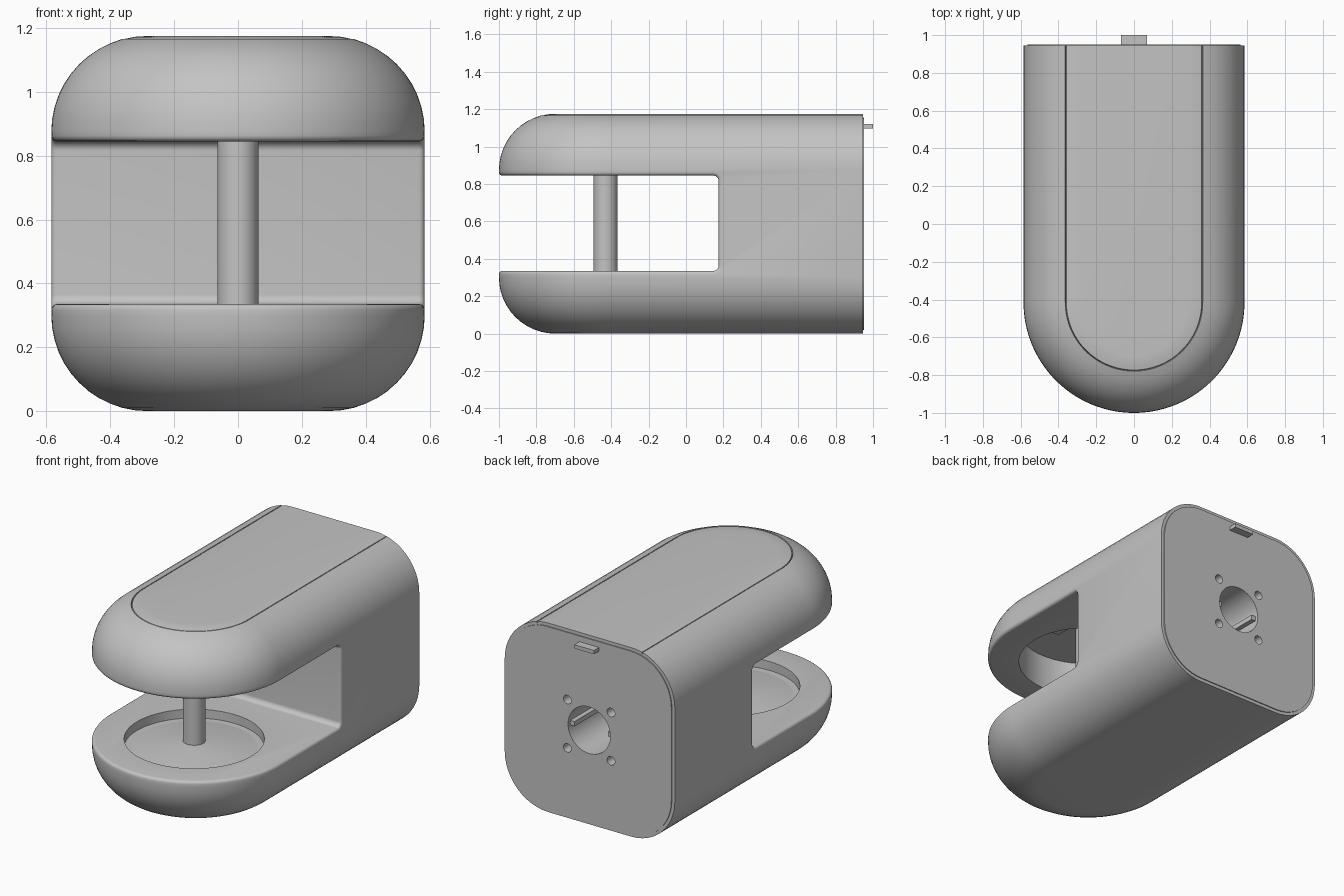
import bpy, bmesh
from math import sin, cos, pi, radians
from mathutils import Matrix, Vector

if "Cube" in bpy.data.objects:
    bpy.data.objects.remove(bpy.data.objects["Cube"], do_unlink=True)

grey = bpy.data.materials.new("plain_grey")
grey.use_nodes = True
COLOUR = (0.55, 0.55, 0.55, 1)
grey.diffuse_color = COLOUR
grey.node_tree.nodes["Principled BSDF"].inputs["Base Color"].default_value = COLOUR

HALF, BACK, TOP = 0.585, 0.945, 1.175     # half width, rear face, height
NOSE = HALF - 1                           # centre of the round front
ROUND = 0.3                               # big edge radius
SLOT_LOW, SLOT_HIGH, SLOT_BACK = 0.335, 0.845, 0.175
MID = TOP / 2


def finish(name, bm):
    bmesh.ops.recalc_face_normals(bm, faces=bm.faces)
    mesh = bpy.data.meshes.new(name)
    bm.to_mesh(mesh)
    bm.free()
    obj = bpy.data.objects.new(name, mesh)
    bpy.context.collection.objects.link(obj)
    mesh.materials.append(grey)
    return obj


def activate(obj):
    bpy.ops.object.select_all(action='DESELECT')
    obj.select_set(True)
    bpy.context.view_layer.objects.active = obj


def smooth(obj):
    activate(obj)
    bpy.ops.object.shade_smooth_by_angle(angle=radians(35))


def box(name, centre, size):
    bm = bmesh.new()
    bmesh.ops.create_cube(bm, size=1, matrix=Matrix.Translation(centre) @ Matrix.Diagonal((*size, 1)))
    return finish(name, bm)


def rod(name, start, end, r1, r2=None, sides=64):
    a, b = Vector(start), Vector(end)
    turn = (b - a).to_track_quat('Z', 'Y').to_matrix().to_4x4()
    bm = bmesh.new()
    bmesh.ops.create_cone(bm, cap_ends=True, segments=sides, radius1=r1,
                          radius2=r1 if r2 is None else r2, depth=(b - a).length,
                          matrix=Matrix.Translation((a + b) / 2) @ turn)
    return finish(name, bm)


def rounded_prism(name, u0, u1, v0, v1, radius, place, depth):
    """Extrude a rounded rectangle; place maps (u, v) to a 3D point."""
    bm = bmesh.new()
    steps = 12
    verts = []
    corners = [(u1, v1, -1, -1), (u0, v1, 1, -1), (u0, v0, 1, 1), (u1, v0, -1, 1)]
    for q, (u, v, su, sv) in enumerate(corners):
        for i in range(steps + 1):
            t = (q + i / steps) * pi / 2
            verts.append(bm.verts.new(place(u + radius * (su + cos(t)), v + radius * (sv + sin(t)))))
    face = bm.faces.new(verts)
    new = bmesh.ops.extrude_face_region(bm, geom=[face])["geom"]
    bmesh.ops.translate(bm, vec=depth, verts=[g for g in new if isinstance(g, bmesh.types.BMVert)])
    return finish(name, bm)


def cut(obj, cutter):
    activate(obj)
    mod = obj.modifiers.new("cut", 'BOOLEAN')
    mod.operation, mod.solver, mod.object = 'DIFFERENCE', 'EXACT', cutter
    bpy.ops.object.modifier_apply(modifier=mod.name)


def discard(*cutters):
    for c in cutters:
        bpy.data.objects.remove(c, do_unlink=True)


# Body: bullet-shaped rings stacked along a rounded edge profile
inner = HALF - ROUND
quarter = [radians(7.5 * i) for i in range(13)]
profile = [(inner + ROUND * sin(t), ROUND - ROUND * cos(t)) for t in quarter]
upper = [(inner + ROUND * cos(t), TOP - ROUND + ROUND * sin(t)) for t in quarter]
groove_r, groove_z = 0.361, TOP - 0.0097
profile += [p for p in upper if p[0] > groove_r + 0.003]
profile += [(groove_r + 0.003, groove_z), (groove_r, groove_z - 0.012), (groove_r - 0.003, groove_z)]
profile += [p for p in upper if p[0] < groove_r - 0.003]

bm = bmesh.new()
ARC = 64
rings = []
for r, z in profile:
    pts = [(r, BACK)] + [(r * cos(pi * i / ARC), NOSE - r * sin(pi * i / ARC)) for i in range(ARC + 1)]
    pts.append((-r, BACK))
    rings.append([bm.verts.new((x, y, z)) for x, y in pts])
for low, high in zip(rings, rings[1:]):
    for i in range(len(low) - 1):
        bm.faces.new((low[i], low[i + 1], high[i + 1], high[i]))
bm.faces.new(rings[0])
bm.faces.new(rings[-1])
bm.faces.new([ring[0] for ring in rings] + [ring[-1] for ring in reversed(rings)])
body = finish("body", bm)

# Open slot between the two arms, with softened lips
slot = rounded_prism("slot_cutter", -1.4, SLOT_BACK, SLOT_LOW, SLOT_HIGH, 0.03,
                     lambda u, v: (-0.8, u, v), (1.6, 0, 0))
cut(body, slot)
discard(slot)
bm = bmesh.new()
bm.from_mesh(body.data)
lips = [e for e in bm.edges if len(e.link_faces) == 2 and e.calc_face_angle() > 1
        and all(SLOT_LOW - 0.005 < v.co.z < SLOT_HIGH + 0.005 and v.co.y < SLOT_BACK + 0.01
                for v in e.verts)]
bmesh.ops.bevel(bm, geom=lips, offset=0.018, segments=4, profile=0.5, affect='EDGES', clamp_overlap=True)
bm.to_mesh(body.data)
bm.free()

# Rear cover, slightly inset from the body outline
cover = rounded_prism("rear_cover", -HALF + 0.02, HALF - 0.02, 0.02, TOP - 0.02, ROUND - 0.02,
                      lambda u, v: (u, BACK - 0.01, v), (0, 0.016, 0))

# Round wells in both arms
POST_Y = -0.43
for z0, z1 in ((0.28, 0.5), (0.7, 1.06)):
    well = rod("well_cutter", (0, POST_Y, z0), (0, POST_Y, z1), 0.395, sides=96)
    cut(body, well)
    discard(well)

# Rear bore and four screw holes
holes = [rod("bore_cutter", (0, 0.4, MID), (0, 1.1, MID), 0.145)]
for sx in (-1, 1):
    for sz in (-1, 1):
        x, z = sx * 0.15, MID + sz * 0.15
        holes.append(rod("screw_cutter", (x, 0.85, z), (x, 1.1, z), 0.027, sides=24))
for hole in holes:
    cut(body, hole)
    cut(cover, hole)
discard(*holes)

# Post and the low domed tray around it
post = rod("post", (0, POST_Y, 0.3), (0, POST_Y, 1.07), 0.064)
tray = rod("tray", (0, POST_Y, 0.275), (0, POST_Y, 0.325), 0.39, 0.06, sides=96)

# Small fittings: rear tab, bore rails, blocks under the upper arm
box("rear_tab", (0, 0.965, 1.108), (0.135, 0.07, 0.024))
for side, name in ((-1, "right"), (1, "left")):
    box(name + "_bore_rail", (side * 0.135, 0.66, MID), (0.04, 0.54, 0.03))
    box(name + "_ceiling_block", (side * 0.2, POST_Y + 0.05, 1.03), (0.07, 0.22, 0.08))

for obj in (body, cover, post, tray):
    smooth(obj)
